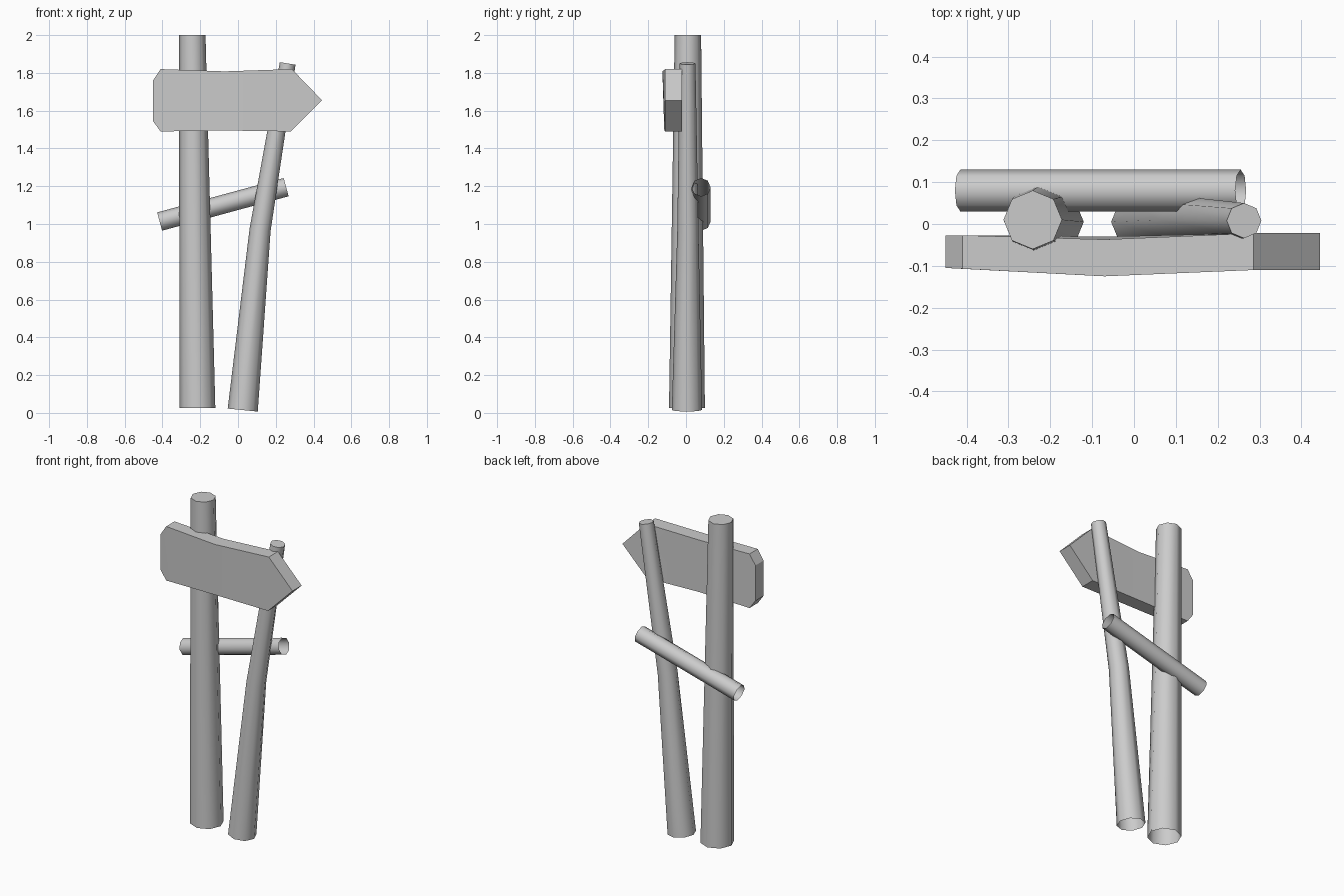
import bpy, bmesh, math
from mathutils import Vector

cube = bpy.data.objects.get("Cube")
if cube:
    bpy.data.objects.remove(cube, do_unlink=True)

# One plain grey for everything
grey = bpy.data.materials.new("plain grey")
grey.use_nodes = True
colour = (0.6, 0.6, 0.6, 1)
grey.diffuse_color = colour
grey.node_tree.nodes["Principled BSDF"].inputs["Base Color"].default_value = colour


def finish(name, bm, angle):
    mesh = bpy.data.meshes.new(name)
    bm.to_mesh(mesh)
    bm.free()
    mesh.materials.append(grey)
    obj = bpy.data.objects.new(name, mesh)
    bpy.context.collection.objects.link(obj)
    bpy.ops.object.select_all(action='DESELECT')
    obj.select_set(True)
    bpy.context.view_layer.objects.active = obj
    bpy.ops.object.shade_smooth_by_angle(angle=math.radians(angle))
    return obj


def log(name, path, side, cap_end, sides=8):
    """Octagonal tube through (centre, radius, axis) rings, open at its start."""
    bm = bmesh.new()
    rings = []
    for centre, radius, axis in path:
        n = Vector(axis).normalized()
        u = (Vector(side) - n * n.dot(Vector(side))).normalized()
        v = n.cross(u)
        turns = [2 * math.pi * i / sides for i in range(sides)]
        rings.append([bm.verts.new(Vector(centre) + radius * (u * math.cos(a) + v * math.sin(a)))
                      for a in turns])
    for low, high in zip(rings, rings[1:]):
        for i in range(sides):
            j = (i + 1) % sides
            bm.faces.new((low[i], low[j], high[j], high[i]))
    if cap_end:
        bm.faces.new(rings[-1])
    return finish(name, bm, 50)


# Upright post
log("main_post", [((-0.215, 0.005, 0.025), 0.095, (0, 0, 1)),
                  ((-0.242, 0.01, 2.0), 0.07, (0, 0, 1))], (1, 0, 0), True)

# Thinner post, kinked halfway up
log("leaning_post", [((0.025, 0.005, 0.015), 0.08, (0.1, 0, 1)),
                     ((0.117, 0.01, 0.97), 0.056, (0.13, 0, 1)),
                     ((0.263, 0.008, 1.85), 0.042, (0.16, 0, 1))], (1, 0, 0), True)

# Crossbar lashed behind both posts
slope = (0.66, 0, 0.18)
log("crossbar", [((-0.415, 0.08, 1.013), 0.05, slope),
                 ((0.255, 0.08, 1.195), 0.05, slope)], (0, 1, 0), False)

# Arrow-shaped board, bowed forward in the middle: x, z, front y, back y
outline = [(-0.45, 1.545, -0.105, -0.027), (-0.41, 1.49, -0.107, -0.027),
           (-0.07, 1.495, -0.115, -0.03), (0.28, 1.49, -0.11, -0.022),
           (0.445, 1.655, -0.11, -0.022), (0.285, 1.82, -0.11, -0.022),
           (-0.07, 1.808, -0.125, -0.037), (-0.41, 1.82, -0.107, -0.027),
           (-0.45, 1.76, -0.105, -0.027)]
bm = bmesh.new()
front = [bm.verts.new((x, f, z)) for x, z, f, b in outline]
back = [bm.verts.new((x, b, z)) for x, z, f, b in outline]
for i in range(len(outline)):
    j = (i + 1) % len(outline)
    bm.faces.new((front[i], back[i], back[j], front[j]))
# Each broad side folds along the line at the middle of the board
for ring in (front, back):
    bm.faces.new([ring[i] for i in (0, 1, 2, 6, 7, 8)])
    bm.faces.new([ring[i] for i in (2, 3, 4, 5, 6)])
bmesh.ops.recalc_face_normals(bm, faces=bm.faces)
finish("arrow_board", bm, 30)
